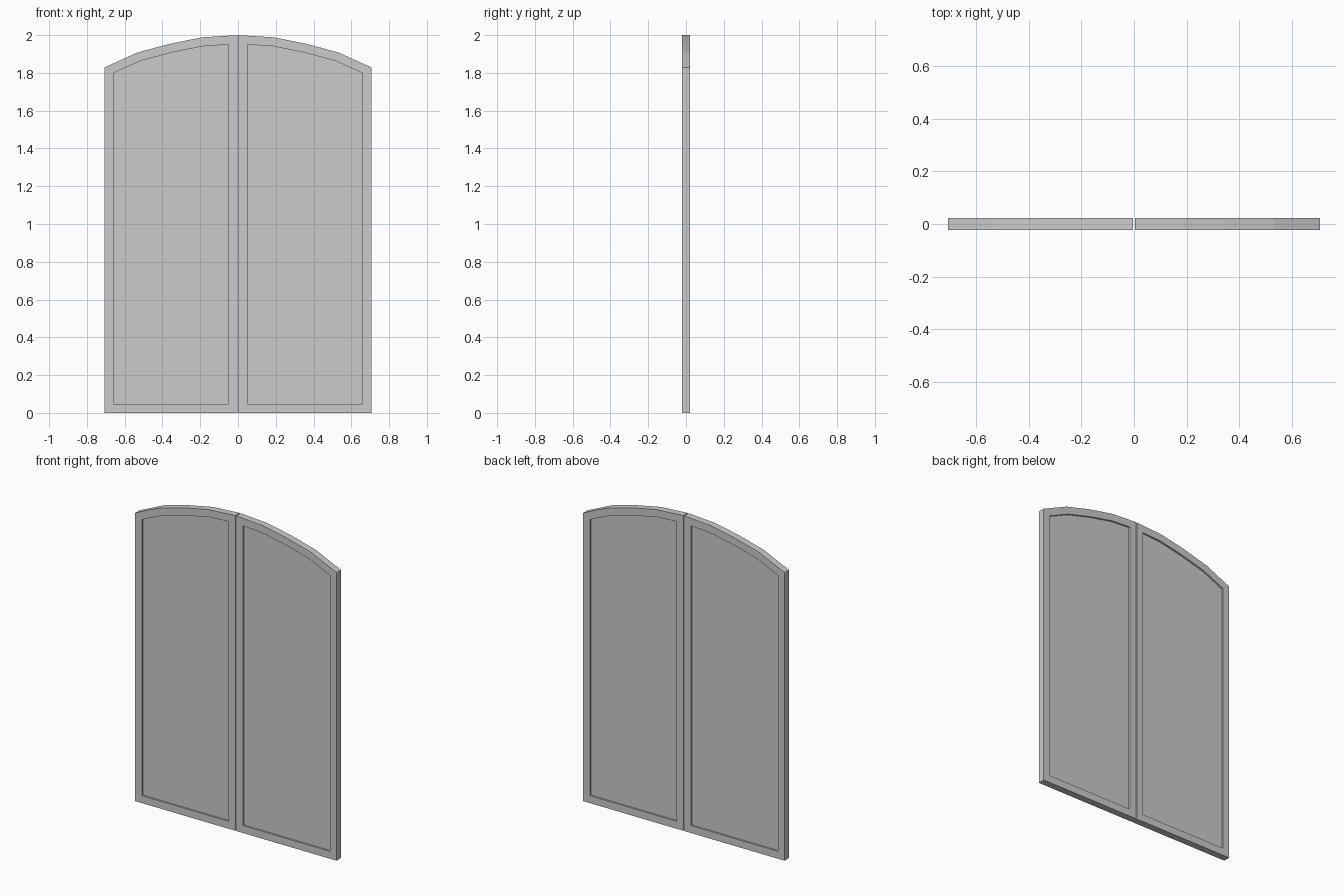
import bpy, bmesh
from mathutils import Vector

if "Cube" in bpy.data.objects:
    bpy.data.objects.remove(bpy.data.objects["Cube"])

HALF_THICK = 0.022
RECESS = 0.011
BORDER = 0.047
# Door outline (x, z): straight sides with a faceted arched top
OUTLINE = [(0.003, 0), (0.707, 0), (0.707, 1.829), (0.532, 1.908),
           (0.36, 1.954), (0.19, 1.988), (0.003, 2.0)]


def door_leaf(name, side):
    bm = bmesh.new()
    front = bm.faces.new([bm.verts.new((side * x, -HALF_THICK, z)) for x, z in OUTLINE])
    ext = bmesh.ops.extrude_face_region(bm, geom=[front], use_keep_orig=True)
    verts = [v for v in ext["geom"] if isinstance(v, bmesh.types.BMVert)]
    bmesh.ops.translate(bm, verts=verts, vec=(0, 2 * HALF_THICK, 0))
    bmesh.ops.recalc_face_normals(bm, faces=bm.faces[:])
    # Recessed panel on both faces
    for face in [f for f in bm.faces if len(f.verts) == len(OUTLINE)]:
        inward = Vector((0, -RECESS if face.normal.y > 0 else RECESS, 0))
        bmesh.ops.inset_region(bm, faces=[face], thickness=BORDER, use_even_offset=True)
        bmesh.ops.inset_region(bm, faces=[face], thickness=0)
        bmesh.ops.translate(bm, verts=face.verts[:], vec=inward)
    bmesh.ops.recalc_face_normals(bm, faces=bm.faces[:])
    mesh = bpy.data.meshes.new(name)
    bm.to_mesh(mesh)
    bm.free()
    bpy.context.collection.objects.link(bpy.data.objects.new(name, mesh))


# Two mirrored leaves with a thin gap
door_leaf("right_door_leaf", 1)
door_leaf("left_door_leaf", -1)
